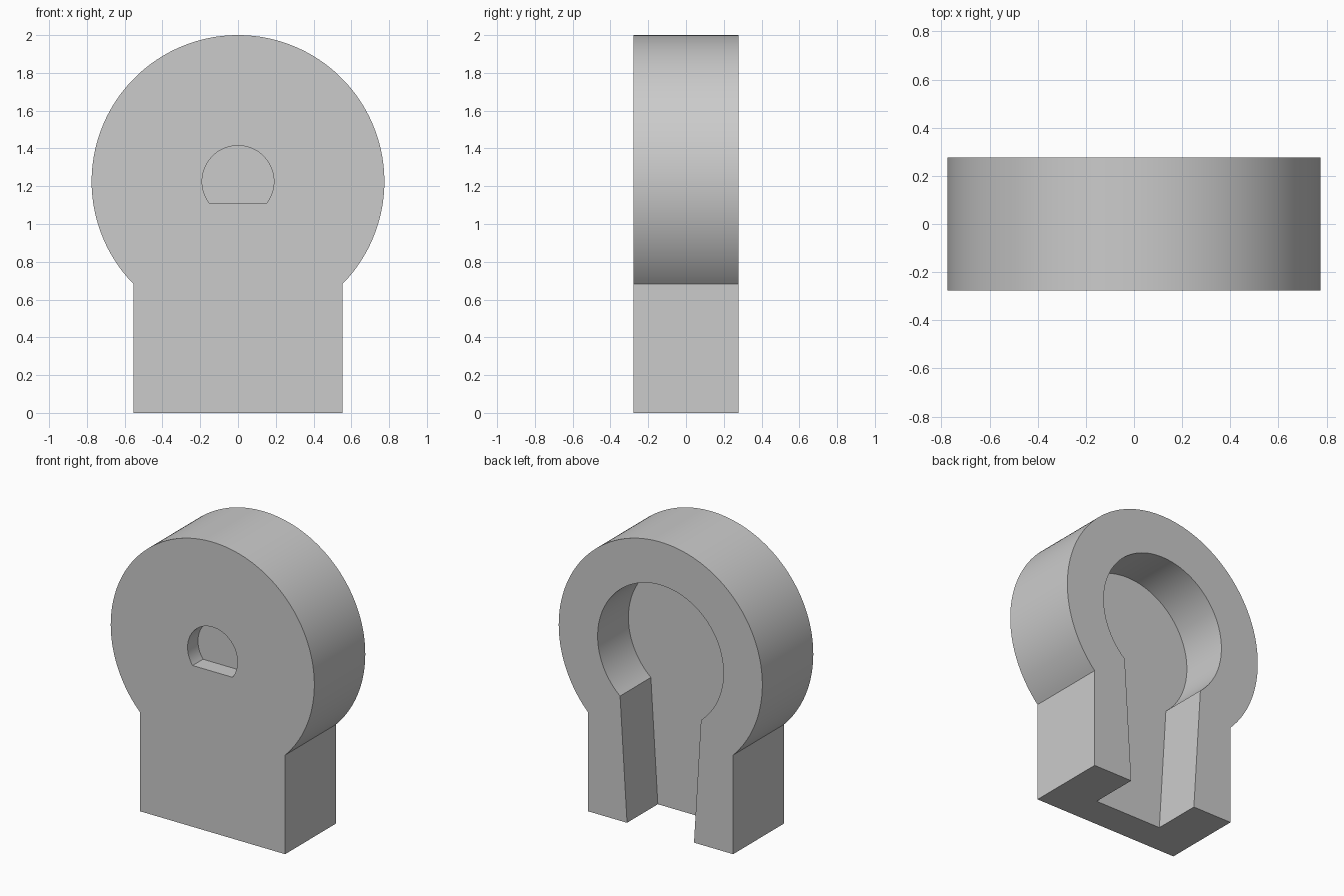
import bpy
import bmesh
from math import sin, cos, asin, acos, pi, sqrt

cube = bpy.data.objects.get("Cube")
if cube:
    bpy.data.objects.remove(cube, do_unlink=True)

CENTRE = 1.225          # height of the round head's centre
HALF_DEPTH = 0.277

grey = bpy.data.materials.new("light grey")
grey.use_nodes = True
grey.diffuse_color = (0.6, 0.6, 0.6, 1)
grey.node_tree.nodes["Principled BSDF"].inputs["Base Color"].default_value = (0.6, 0.6, 0.6, 1)


def arc(radius, half_width, steps):
    """Arc over the top, from the lower right corner to the lower left one."""
    start = -acos(half_width / radius)
    sweep = pi - 2 * start
    return [(radius * cos(start + sweep * i / steps),
             CENTRE + radius * sin(start + sweep * i / steps))
            for i in range(steps + 1)]


def extrude_profile(name, profile, y0, y1):
    """Solid with an x-z profile running from y0 to y1."""
    bm = bmesh.new()
    face = bm.faces.new([bm.verts.new((x, y0, z)) for x, z in profile])
    moved = bmesh.ops.extrude_face_region(bm, geom=[face])["geom"]
    verts = [v for v in moved if isinstance(v, bmesh.types.BMVert)]
    bmesh.ops.translate(bm, vec=(0, y1 - y0, 0), verts=verts)
    bmesh.ops.recalc_face_normals(bm, faces=bm.faces)
    mesh = bpy.data.meshes.new(name)
    bm.to_mesh(mesh)
    bm.free()
    mesh.materials.append(grey)
    obj = bpy.data.objects.new(name, mesh)
    bpy.context.collection.objects.link(obj)
    return obj


# Round head on a straight foot
outline = [(-0.553, 0), (0.553, 0)] + arc(0.775, 0.553, 128)
body = extrude_profile("keyhole_body", outline, -HALF_DEPTH, HALF_DEPTH)

# Back pocket: round chamber with a tapered slot open at the bottom
slot = [(-0.25, -0.1), (0.25, -0.1), (0.255, 0)] + arc(0.479, 0.308, 96) + [(-0.255, 0)]
pocket = extrude_profile("pocket_cutter", slot, HALF_DEPTH - 0.335, HALF_DEPTH + 0.1)

# Blind D-shaped recess in the front
recess_half = sqrt(0.19 ** 2 - 0.115 ** 2)
recess = extrude_profile("recess_cutter", arc(0.19, recess_half, 64),
                         -HALF_DEPTH - 0.1, -HALF_DEPTH + 0.113)

for cutter in (pocket, recess):
    mod = body.modifiers.new(cutter.name, "BOOLEAN")
    mod.operation = "DIFFERENCE"
    mod.solver = "EXACT"
    mod.object = cutter

# Bake the cuts and drop the cutters
bpy.context.view_layer.update()
graph = bpy.context.evaluated_depsgraph_get()
cut_mesh = bpy.data.meshes.new_from_object(body.evaluated_get(graph))
body.modifiers.clear()
body.data = cut_mesh
for cutter in (pocket, recess):
    bpy.data.objects.remove(cutter, do_unlink=True)

bpy.ops.object.select_all(action="DESELECT")
body.select_set(True)
bpy.context.view_layer.objects.active = body
bpy.ops.object.shade_smooth_by_angle(angle=0.5)
